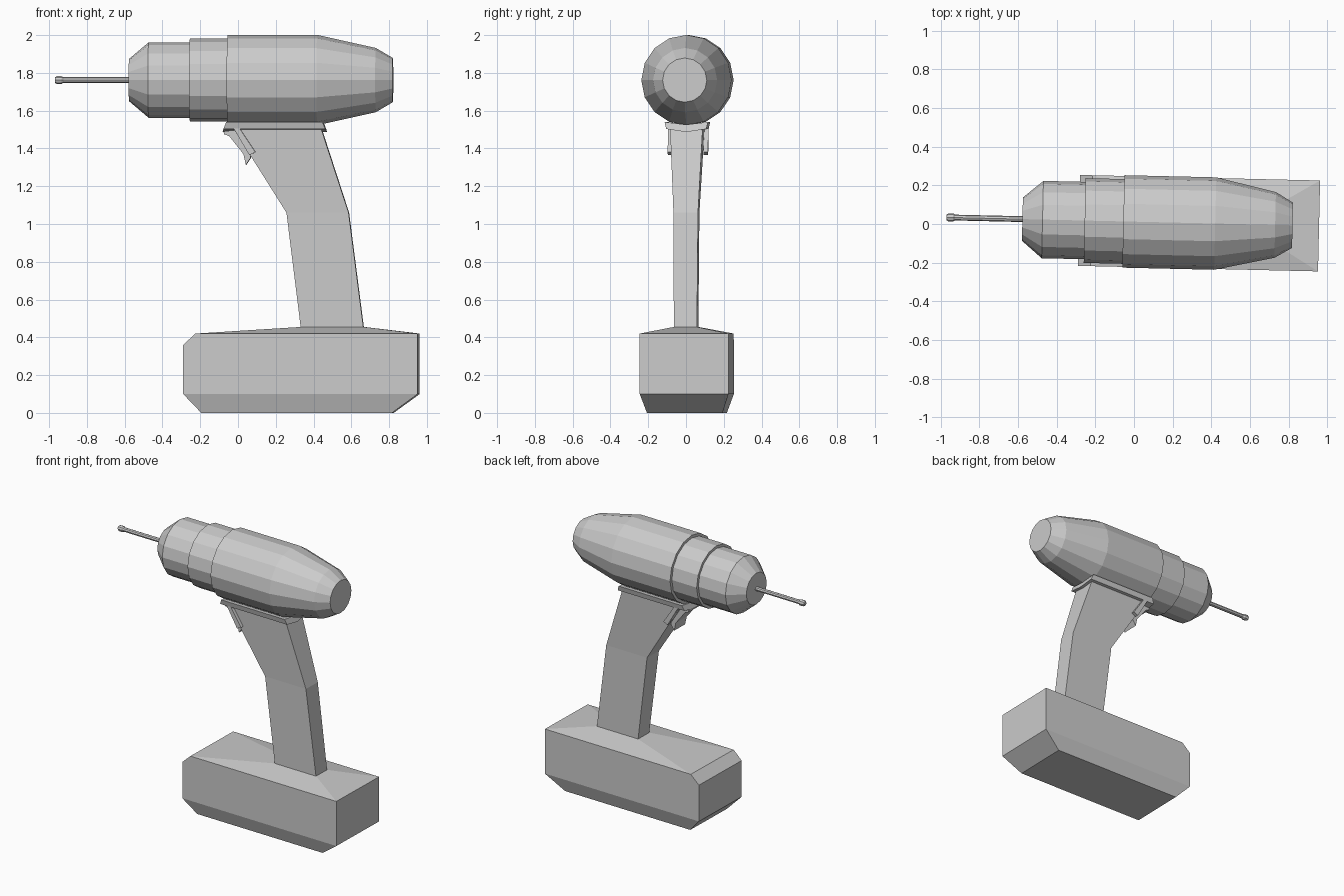
import bpy, bmesh, math

if "Cube" in bpy.data.objects:
    bpy.data.objects.remove(bpy.data.objects["Cube"])

YAW, SHIFT, AXIS_Z = -0.023, 0.012, 1.762


def finish(name, bm):
    """Turn a bmesh into an object with the tool's slight yaw."""
    bmesh.ops.recalc_face_normals(bm, faces=bm.faces)
    mesh = bpy.data.meshes.new(name)
    bm.to_mesh(mesh)
    bm.free()
    ob = bpy.data.objects.new(name, mesh)
    ob.rotation_euler.z = YAW
    ob.location.y = SHIFT
    bpy.context.collection.objects.link(ob)
    return ob


def loft(name, rings):
    """Skin matching point rings and cap both ends."""
    bm = bmesh.new()
    vs = [[bm.verts.new(p) for p in ring] for ring in rings]
    n = len(vs[0])
    for a, b in zip(vs, vs[1:]):
        for i in range(n):
            j = (i + 1) % n
            bm.faces.new((a[i], a[j], b[j], b[i]))
    bm.faces.new(vs[0][::-1])
    bm.faces.new(vs[-1])
    return finish(name, bm)


def turned(name, profile, sides):
    """Revolve (x, radius) pairs about the drill axis."""
    angles = [2 * math.pi * i / sides for i in range(sides)]
    return loft(name, [[(x, r * math.cos(a), AXIS_Z + r * math.sin(a)) for a in angles]
                       for x, r in profile])


def slab(name, outline, y0, y1):
    """Extrude an (x, z) outline across y."""
    return loft(name, [[(x, y, z) for x, z in outline] for y in (y0, y1)])


def rect(x0, x1, hy, z):
    return [(x0, -hy, z), (x1, -hy, z), (x1, hy, z), (x0, hy, z)]


# Motor housing, collar and chuck
turned("motor_housing", [(-0.055, 0.239), (0.42, 0.239), (0.73, 0.17), (0.82, 0.117)], 16)
turned("clutch_collar", [(-0.255, 0.219), (-0.05, 0.219)], 16)
turned("chuck", [(-0.577, 0.112), (-0.473, 0.2), (-0.25, 0.2)], 16)

# Driver bit with a small head
turned("driver_bit", [(-0.97, 0.014), (-0.96, 0.021), (-0.935, 0.021), (-0.925, 0.015),
                      (-0.57, 0.015)], 8)

# Handle: bent, flaring towards the top
loft("handle", [rect(0.335, 0.667, 0.061, 0.44),
                rect(0.258, 0.587, 0.065, 1.06),
                rect(-0.022, 0.442, 0.086, 1.505)])

# Saddle plate between handle and housing, shallow V with slanted ends
section = [(-0.115, 1.54), (-0.106, 1.503), (0, 1.487), (0.106, 1.503), (0.115, 1.54), (0, 1.526)]
loft("saddle", [[(-0.06 - (1.54 - z) * 0.4, y, z) for y, z in section],
                [(0.45 + (1.54 - z) * 0.4, y, z) for y, z in section]])

# Trigger and the guard arms on either side
slab("trigger", [(-0.075, 1.49), (-0.072, 1.475), (-0.045, 1.465), (0.03, 1.37), (0.043, 1.312),
                 (0.068, 1.35), (0.07, 1.4), (0.0, 1.5)], -0.06, 0.06)
for side, name in ((-1, "guard_arm_front"), (1, "guard_arm_back")):
    slab(name, [(-0.02, 1.505), (0.012, 1.505), (0.095, 1.38), (0.062, 1.365)],
         side * 0.083, side * 0.107)

# Battery: chamfered block rising to the handle base
bm = bmesh.new()
block = [(-0.285, 0.1), (0.957, 0.1), (0.957, 0.42), (-0.22, 0.42), (-0.285, 0.36)]
points = [(x, s * 0.235, z) for x, z in block for s in (-1, 1)]
points += rect(-0.19, 0.82, 0.2, 0) + rect(0.335, 0.667, 0.061, 0.455)
for p in points:
    bm.verts.new(p)
bmesh.ops.convex_hull(bm, input=bm.verts)
bmesh.ops.dissolve_limit(bm, angle_limit=0.01, verts=bm.verts, edges=bm.edges)
finish("battery", bm)
